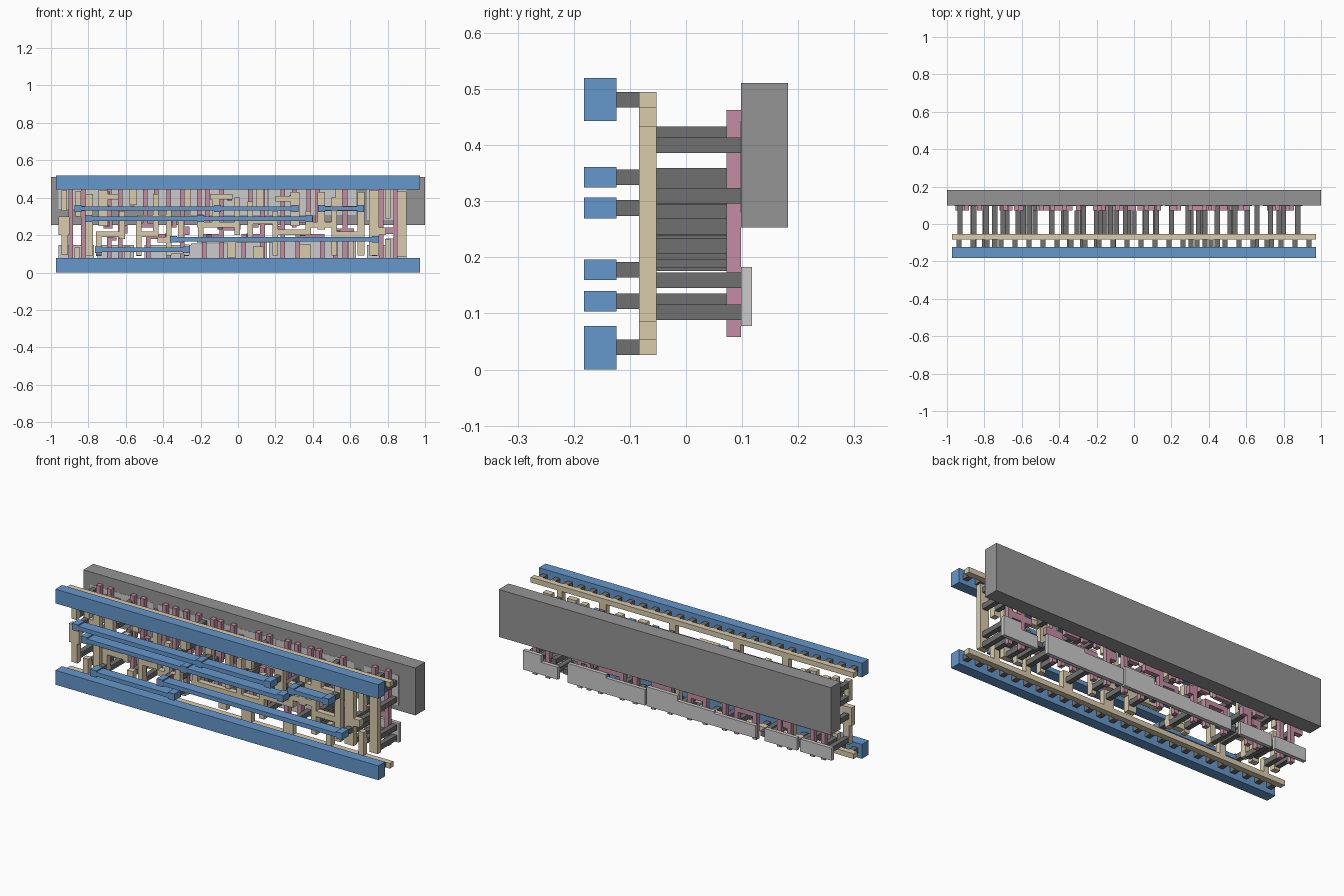
import bpy, bmesh


def mat(name, c):
    m = bpy.data.materials.new(name)
    m.diffuse_color = (*c, 1)
    return m


BLUE = mat("blue", (0.13, 0.31, 0.60))
TAN = mat("tan", (0.70, 0.60, 0.41))
PINK = mat("pink", (0.55, 0.27, 0.36))
DARK = mat("dark_grey", (0.16, 0.16, 0.16))
GREY = mat("mid_grey", (0.30, 0.30, 0.30))
C = 0.014   # half width of a contact


def layer(name, rects, y0, y1, m=None):
    """Extrude flat x/z rectangles (x0, x1, z0, z1) between two depths."""
    bm = bmesh.new()
    for x0, x1, z0, z1 in rects:
        b = bmesh.ops.create_cube(bm, size=1)
        for v in b["verts"]:
            v.co = ((x0 + x1) / 2 + v.co.x * (x1 - x0),
                    (y0 + y1) / 2 + v.co.y * (y1 - y0),
                    (z0 + z1) / 2 + v.co.z * (z1 - z0))
    me = bpy.data.meshes.new(name)
    bm.to_mesh(me)
    bm.free()
    ob = bpy.data.objects.new(name, me)
    bpy.context.collection.objects.link(ob)
    if m:
        me.materials.append(m)
    return ob


def squares(points, h):
    return [(x - h, x + h, z - h, z + h) for x, z in points]


# back slab
layer("back_slab", [(-1, 1, 0.253, 0.511)], 0.098, 0.182, GREY)

# thin plates: lower row free, upper row set in the slab
layer("lower_plates", [
    (0.79, 0.90, 0.078, 0.183), (0.69, 0.79, 0.078, 0.146),
    (0.40, 0.63, 0.078, 0.183), (0.165, 0.40, 0.078, 0.165),
    (-0.03, 0.155, 0.078, 0.183), (-0.25, -0.03, 0.078, 0.155),
    (-0.50, -0.25, 0.078, 0.146), (-0.75, -0.557, 0.078, 0.146),
    (-0.96, -0.77, 0.078, 0.146)], 0.098, 0.118)
layer("upper_plates", [
    (0.69, 0.90, 0.28, 0.443), (0.165, 0.63, 0.307, 0.443),
    (-0.25, 0.155, 0.307, 0.443), (-0.55, -0.25, 0.34, 0.443),
    (-0.96, -0.58, 0.34, 0.443)], 0.097, 0.118)

# pink bars
full = [-0.894, -0.828, -0.629, -0.297, -0.086, 0.131, 0.24, 0.572, 0.765, 0.844]
split = [-0.689, -0.496, -0.436, -0.37, -0.207, -0.164, 0.065, 0.30, 0.379, 0.427]
W = 0.0122
bars = [(x - W, x + W, 0.058, 0.463) for x in full]
bars += [(x - W, x + W, 0.24, 0.463) for x in split]
bars += [(x - W, x + W, 0.058, 0.205) for x in (-0.689, -0.48, -0.37, -0.18, 0.03, 0.32, 0.45, 0.52)]
pads = [(-0.955, -0.89, 0.225, 0.27), (-0.84, -0.78, 0.265, 0.31),
        (-0.72, -0.67, 0.235, 0.275), (-0.70, -0.65, 0.17, 0.205),
        (-0.64, -0.59, 0.21, 0.255), (-0.52, -0.43, 0.24, 0.265),
        (-0.48, -0.36, 0.18, 0.205), (-0.38, -0.33, 0.24, 0.285),
        (-0.31, -0.26, 0.20, 0.245), (-0.22, -0.15, 0.265, 0.30),
        (-0.18, -0.10, 0.18, 0.205), (-0.09, 0.01, 0.225, 0.26),
        (0.03, 0.14, 0.18, 0.205), (0.05, 0.11, 0.24, 0.28),
        (0.19, 0.25, 0.205, 0.25), (0.29, 0.40, 0.265, 0.30),
        (0.32, 0.46, 0.18, 0.205), (0.42, 0.50, 0.24, 0.275),
        (0.52, 0.62, 0.195, 0.235), (0.71, 0.85, 0.205, 0.24)]
layer("pink_bars", bars + pads, 0.072, 0.098, PINK)

# tan network: rails, posts, crossbars
rails = [(-0.973, 0.973, z - C, z + C) for z in (0.04, 0.481)]
posts = [(-0.945, -0.915, 0.33, 0.44), (-0.945, -0.91, 0.095, 0.20),
         (-0.96, -0.90, 0.20, 0.30), (-0.87, -0.84, 0.30, 0.435),
         (-0.875, -0.845, 0.04, 0.135), (-0.815, -0.775, 0.09, 0.42),
         (-0.745, -0.695, 0.25, 0.44), (-0.76, -0.73, 0.10, 0.22),
         (-0.635, -0.605, 0.18, 0.33), (-0.58, -0.54, 0.36, 0.48),
         (-0.545, -0.515, 0.09, 0.30), (-0.61, -0.575, 0.04, 0.14),
         (-0.455, -0.425, 0.19, 0.42), (-0.385, -0.355, 0.09, 0.35),
         (-0.32, -0.29, 0.16, 0.30), (-0.29, -0.25, 0.34, 0.48),
         (-0.29, -0.26, 0.09, 0.15), (-0.215, -0.185, 0.18, 0.31),
         (-0.14, -0.10, 0.25, 0.42), (-0.06, -0.01, 0.08, 0.19),
         (-0.02, 0.01, 0.20, 0.40), (0.08, 0.14, 0.04, 0.14),
         (0.05, 0.08, 0.18, 0.38), (0.10, 0.14, 0.34, 0.48)]
posts2 = [(0.185, 0.215, 0.09, 0.33), (0.28, 0.33, 0.25, 0.43),
          (0.33, 0.39, 0.04, 0.15), (0.36, 0.39, 0.20, 0.33),
          (0.425, 0.465, 0.23, 0.43), (0.50, 0.53, 0.09, 0.40),
          (0.52, 0.56, 0.34, 0.48), (0.59, 0.62, 0.04, 0.17),
          (0.64, 0.675, 0.09, 0.43), (0.70, 0.755, 0.09, 0.44),
          (0.785, 0.815, 0.04, 0.18), (0.785, 0.815, 0.29, 0.48),
          (0.85, 0.90, 0.085, 0.433)]
cross = [(-0.87, -0.78, 0.33, 0.355), (-0.76, -0.63, 0.19, 0.22),
         (-0.74, -0.64, 0.39, 0.42), (-0.545, -0.43, 0.19, 0.22),
         (-0.54, -0.36, 0.28, 0.307), (-0.43, -0.30, 0.16, 0.19),
         (-0.15, -0.03, 0.39, 0.42), (-0.22, -0.06, 0.16, 0.19),
         (-0.22, -0.02, 0.24, 0.27), (-0.38, -0.27, 0.10, 0.13),
         (0.05, 0.20, 0.26, 0.29), (-0.06, 0.20, 0.16, 0.19),
         (0.20, 0.31, 0.38, 0.41), (0.20, 0.36, 0.20, 0.23),
         (0.38, 0.52, 0.24, 0.27), (0.44, 0.65, 0.33, 0.355),
         (0.50, 0.65, 0.19, 0.22), (0.70, 0.79, 0.20, 0.24)]
layer("tan_network", rails + posts + posts2 + cross, -0.084, -0.053, TAN)

# long contacts from the tan network to the plates
low_x = [-0.93, -0.86, -0.79, -0.745, -0.592, -0.53, -0.37, -0.275, -0.03,
         0.115, 0.2, 0.36, 0.515, 0.605, 0.658, 0.73, 0.80, 0.875]
high_x = [-0.93, -0.855, -0.79, -0.70, -0.56, -0.44, -0.27, -0.125, -0.045,
          0.12, 0.29, 0.445, 0.54, 0.658, 0.73, 0.80, 0.875]
deep = [(x, z) for i, x in enumerate(low_x) for z in ((0.102,) if i % 2 else (0.122,))]
deep += [(x, z) for i, x in enumerate(high_x) for z in ((0.419, 0.345) if i % 3 == 0 else (0.40,))]
deep += [(0.875, 0.159), (0.73, 0.159), (0.875, 0.31), (0.80, 0.33), (0.515, 0.159)]
layer("long_contacts", squares(deep, C), -0.053, 0.098, DARK)

# contacts from the tan network to the pink bars
mid = [(-0.93, 0.25), (-0.795, 0.288), (-0.70, 0.26), (-0.68, 0.2),
       (-0.62, 0.235), (-0.53, 0.255), (-0.375, 0.195), (-0.365, 0.265),
       (-0.305, 0.22), (-0.2, 0.288), (-0.18, 0.255), (-0.155, 0.19),
       (-0.095, 0.245), (0.0, 0.245), (0.065, 0.265), (0.06, 0.195),
       (0.20, 0.225), (0.305, 0.28), (0.345, 0.21), (0.38, 0.28),
       (0.445, 0.255), (0.535, 0.21), (0.73, 0.22), (0.775, 0.22)]
layer("short_contacts", squares(mid, C), -0.053, 0.072, DARK)

# blue rails and strips: (z, end and middle tabs along x)
rails = [(-0.973, 0.973, 0.0, 0.078), (-0.973, 0.973, 0.443, 0.52)]
layer("blue_rails", rails, -0.182, -0.124, BLUE)
strips = [(0.343, (-0.855, -0.11, 0.305)), (0.343, (0.445, 0.655)),
          (0.288, (-0.80, -0.20, 0.38)), (0.178, (-0.345, 0.735)),
          (0.122, (-0.745, -0.275))]
tabs = [(x, z) for z, xs in strips for x in xs]
wires = [(xs[0], xs[-1], z - 0.0114, z + 0.0114) for z, xs in strips]
layer("blue_strips", wires + squares(tabs, 0.0185), -0.182, -0.124, BLUE)

# stubs joining blue to tan
stubs = [(-0.935 + i * 0.0748, z) for i in range(26) for z in (0.04, 0.481)]
layer("stubs", squares(stubs + tabs, C), -0.124, -0.084, DARK)
